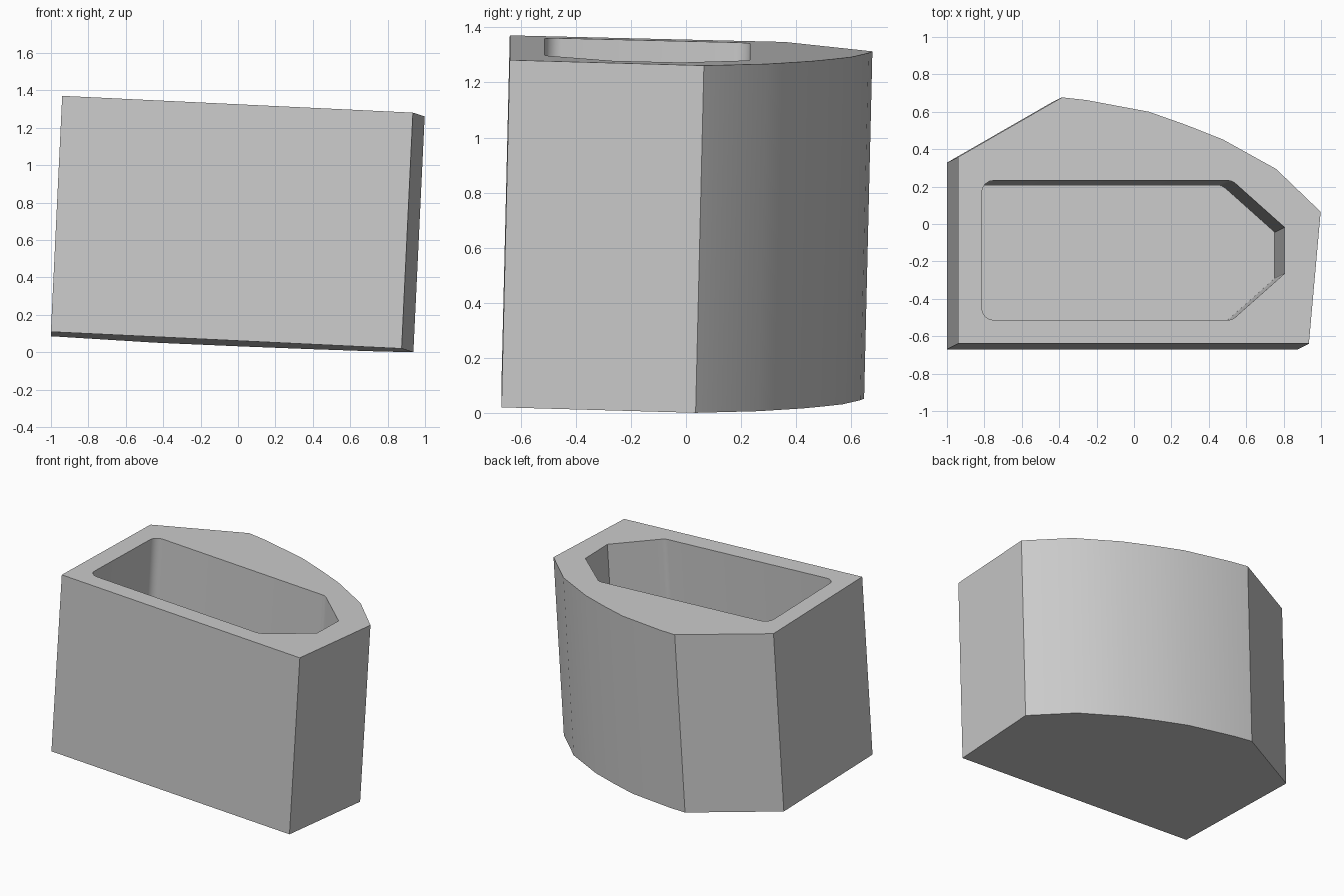
import bpy, bmesh, math
from mathutils import Vector

cube = bpy.data.objects.get("Cube")
if cube:
    bpy.data.objects.remove(cube, do_unlink=True)

# The whole block leans slightly along this axis; its rim is square to it
AXIS = Vector((0.06, 0.03, 1.255)).normalized()
HEIGHT = 1.263
POCKET_DEPTH = 1.1


def on_rim(x, y):
    """Lift a plan point onto the leaning rim plane."""
    z = 1.371 - (AXIS.x * (x + 0.94) + AXIS.y * (y + 0.64)) / AXIS.z
    return Vector((x, y, z))


def rounded(points, radii, steps=4):
    """Replace corners that have a radius with arcs."""
    out = []
    for i, (corner, radius) in enumerate(zip(points, radii)):
        p = Vector(corner)
        if not radius:
            out.append(p)
            continue
        a = (Vector(points[i - 1]) - p).normalized()
        b = (Vector(points[(i + 1) % len(points)]) - p).normalized()
        half = a.angle(b) / 2
        centre = p + (a + b).normalized() * radius / math.sin(half)
        start = p + a * radius / math.tan(half) - centre
        end = p + b * radius / math.tan(half) - centre
        for s in range(steps + 1):
            spoke = start.lerp(end, s / steps).normalized()
            out.append(centre + spoke * radius)
    return out


def add_well(bm, plan, depth):
    """Rim loop, side walls and end cap; returns the rim edges."""
    top = [bm.verts.new(on_rim(*p)) for p in plan]
    low = [bm.verts.new(v.co - AXIS * depth) for v in top]
    n = len(top)
    for i in range(n):
        j = (i + 1) % n
        bm.faces.new((low[i], low[j], top[j], top[i]))
    bm.faces.new(low)
    return [bm.edges.get((top[i], top[(i + 1) % n])) for i in range(n)]


# Outer plan: straight front and sides, bowed back
outer = [(-0.94, -0.64), (0.935, -0.64), (0.998, 0.065), (0.76, 0.294),
         (0.475, 0.452), (0.278, 0.53), (0.08, 0.6), (-0.257, 0.663),
         (-0.385, 0.677), (-0.94, 0.358)]
# Pocket plan: chamfered nose at one end, rounded corners elsewhere
pocket = rounded([(-0.813, -0.513), (0.525, -0.513), (0.805, -0.265),
                  (0.805, -0.018), (0.525, 0.232), (-0.813, 0.232)],
                 [0.06, 0.06, 0, 0, 0.06, 0.06])

bm = bmesh.new()
rim = add_well(bm, outer, HEIGHT) + add_well(bm, pocket, POCKET_DEPTH)
bmesh.ops.triangle_fill(bm, edges=rim, use_beauty=True, normal=AXIS)
bmesh.ops.recalc_face_normals(bm, faces=bm.faces)

mesh = bpy.data.meshes.new("hollow_block")
bm.to_mesh(mesh)
bm.free()
block = bpy.data.objects.new("hollow_block", mesh)
bpy.context.collection.objects.link(block)

# Plain grey finish
grey = bpy.data.materials.new("light_grey")
grey.use_nodes = True
colour = (0.6, 0.6, 0.6, 1)
grey.diffuse_color = colour
grey.node_tree.nodes["Principled BSDF"].inputs["Base Color"].default_value = colour
mesh.materials.append(grey)

# Smooth bowed back and pocket corners, crisp edges elsewhere
bpy.ops.object.select_all(action='DESELECT')
block.select_set(True)
bpy.context.view_layer.objects.active = block
bpy.ops.object.shade_smooth_by_angle(angle=math.radians(30))
